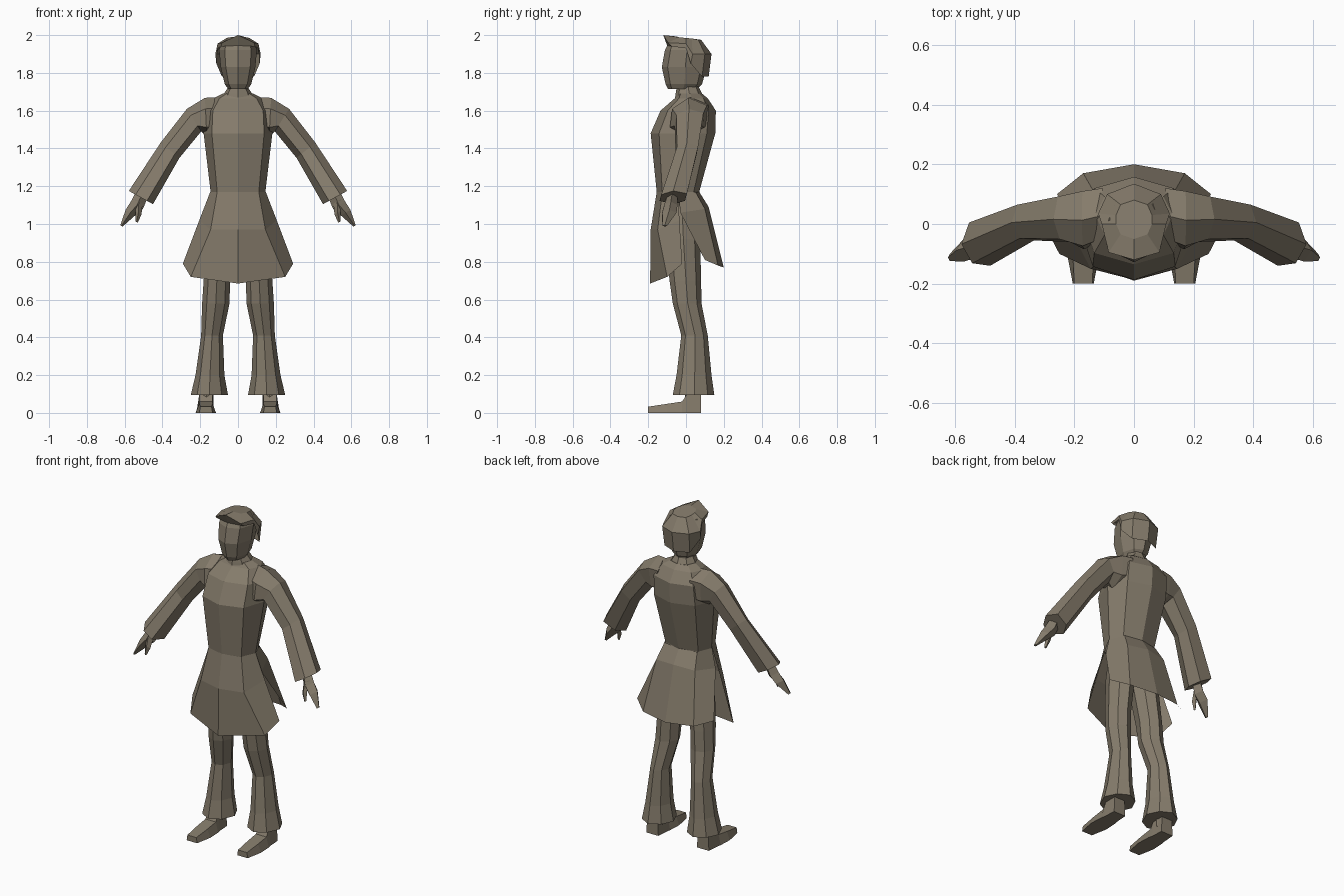
import bpy
import bmesh

cloth = bpy.data.materials.new("warm grey brown")
cloth.diffuse_color = (0.235, 0.2, 0.148, 1)


def finish(name, bm, fix=True):
    if fix:
        bmesh.ops.recalc_face_normals(bm, faces=bm.faces)
    me = bpy.data.meshes.new(name)
    bm.to_mesh(me)
    bm.free()
    me.materials.append(cloth)
    ob = bpy.data.objects.new(name, me)
    bpy.context.collection.objects.link(ob)
    return ob


def loft(name, rings, caps=(True, True), side=1):
    """Skin a list of closed rings; side=-1 mirrors in x."""
    bm = bmesh.new()
    vs = [[bm.verts.new((side * x, y, z)) for x, y, z in r] for r in rings]
    n = len(rings[0])
    for a, b in zip(vs, vs[1:]):
        for i in range(n):
            j = (i + 1) % n
            bm.faces.new((a[i], a[j], b[j], b[i]))
    if caps[0]:
        bm.faces.new(vs[0])
    if caps[1]:
        bm.faces.new(vs[-1])
    return finish(name, bm)


def oct_ring(z, yf, yb, x0, x1, fx=0.7, fy=0.13):
    """Eight-sided horizontal section between the given limits."""
    c, w, d = (x0 + x1) / 2, (x1 - x0) / 2, yb - yf
    half = [(0, yf), (fx * w, yf + fy * d), (w, yf + d * 0.52),
            (fx * w, yb - fy * d), (0, yb)]
    pts = half + [(-x, y) for x, y in half[-2:0:-1]]
    return [(c + x, y, z) for x, y in pts]


def mirror_ring(half):
    return half + [(-x, y, z) for x, y, z in half[-2:0:-1]]


def panel(name, rows, back=False):
    """Open cloth sheet from half rows (centre outwards), top to hem."""
    bm = bmesh.new()
    grid = []
    for half in rows:
        row = [(-x, y, z) for x, y, z in half[:0:-1]] + half
        if back:
            row.reverse()
        grid.append([bm.verts.new(p) for p in row])
    for a, b in zip(grid, grid[1:]):
        for i in range(len(a) - 1):
            bm.faces.new((b[i], b[i + 1], a[i + 1], a[i]))
    return finish(name, bm, fix=False)


# Torso, neck and collar
loft("torso", [oct_ring(z, f, b, -w, w, 0.76) for z, f, b, w in [
    (1.02, -.11, .06, .13), (1.17, -.155, .07, .145),
    (1.48, -.187, .155, .182), (1.6, -.135, .158, .175),
    (1.665, -.06, .115, .13), (1.69, -.045, .085, .08)]])
loft("neck", [oct_ring(z, f, b, -w, w) for z, f, b, w in [
    (1.65, -.06, .09, .09), (1.69, -.055, .085, .075),
    (1.72, -.05, .07, .055), (1.76, -.05, .07, .055)]])

# Head
loft("head", [oct_ring(z, f, b, -w, w) for z, f, b, w in [
    (1.715, -.095, .06, .052), (1.74, -.108, .085, .07),
    (1.83, -.128, .11, .092), (1.92, -.112, .115, .1),
    (1.955, -.095, .09, .09)]])

# Hair cap with overhanging fringe and sideburns
loft("hair", [mirror_ring(r) for r in [
    [(0, -.10, 1.945), (.09, -.075, 1.94), (.108, 0, 1.93),
     (.115, .025, 1.85), (.085, .085, 1.78), (0, .12, 1.78)],
    [(0, -.12, 2.0), (.085, -.095, 1.96), (.108, 0, 1.955),
     (.12, .035, 1.9), (.09, .1, 1.9), (0, .135, 1.9)],
    [(0, -.05, 1.993), (.045, -.035, 1.988), (.06, 0, 1.985),
     (.06, .03, 1.982), (.045, .065, 1.975), (0, .08, 1.975)]]],
    caps=(False, True))

# Coat skirt: front and back panels with side slits
panel("skirt_front", [
    [(0, -.155, 1.17), (.11, -.125, 1.17), (.147, -.04, 1.17)],
    [(0, -.187, .97), (.145, -.15, .97), (.205, -.035, 1.02)],
    [(0, -.19, .685), (.25, -.1, .72), (.292, -.02, .79)]])
panel("skirt_back", [
    [(0, .07, 1.17), (.11, .05, 1.17), (.147, -.04, 1.17)],
    [(0, .12, 1.09), (.13, .1, 1.08), (.178, -.03, 1.06)],
    [(0, .2, .77), (.17, .17, .78), (.258, .1, .81)]], back=True)

for side, tag in ((1, "left"), (-1, "right")):
    # Flared trouser leg
    loft(tag + "_trouser_leg", [oct_ring(z, f, b, x0, x1, .66, .16)
         for z, f, b, x0, x1 in [
        (1.1, -.11, .06, 0, .135), (.92, -.11, .075, .005, .165),
        (.7, -.087, .08, .042, .182), (.58, -.07, .082, .045, .19),
        (.41, -.025, .115, .08, .195), (.2, -.05, .135, .072, .225),
        (.095, -.07, .15, .053, .25)]], side=side)

    # Shoe: sections from toe to heel, then the ankle
    loft(tag + "_shoe", [
        [(.17 - w, y, 0), (.17 + w, y, 0),
         (.17 + t, y, h), (.17 - t, y, h)]
        for y, w, t, h in [(-.2, .035, .03, .033), (-.1, .054, .035, .048),
                           (-.02, .05, .035, .06), (.005, .045, .035, .1),
                           (.08, .04, .035, .1)]], side=side)
    loft(tag + "_ankle", [oct_ring(z, -.005, .08, .13, .205)
                          for z in (.05, .16)], side=side)

    # Sleeve: outer point, inner point, front and back depth
    arm = []
    for ox, oz, ix, iz, f, b in [
            (.10, 1.672, .13, 1.47, -.06, .12),
            (.175, 1.668, .165, 1.46, -.085, .11),
            (.27, 1.61, .195, 1.49, -.06, .092),
            (.41, 1.43, .31, 1.35, -.055, .065),
            (.578, 1.175, .45, 1.105, -.14, .005)]:
        prof = [(0, .5), (.28, .06), (.75, 0), (1, .5), (.75, .93), (.2, 1)]
        arm.append([(ox + (ix - ox) * t, f + (b - f) * u, oz + (iz - oz) * t)
                    for t, u in prof])
    loft(tag + "_sleeve", arm, side=side)

    # Hand and thumb: tapering four-sided sections
    def limb(name, secs):
        loft(name, [[(x - w, y, z - w * .6), (x, y - d, z),
                     (x + w, y, z + w * .6), (x, y + d, z)]
                    for x, y, z, w, d in secs], side=side)
    limb(tag + "_hand", [(.505, -.07, 1.165, .03, .025),
                         (.535, -.08, 1.1, .032, .035),
                         (.57, -.088, 1.06, .025, .038),
                         (.617, -.112, .99, .006, .012)])
    limb(tag + "_thumb", [(.525, -.09, 1.12, .02, .02),
                          (.527, -.112, 1.06, .016, .015),
                          (.537, -.12, 1.01, .006, .007)])
